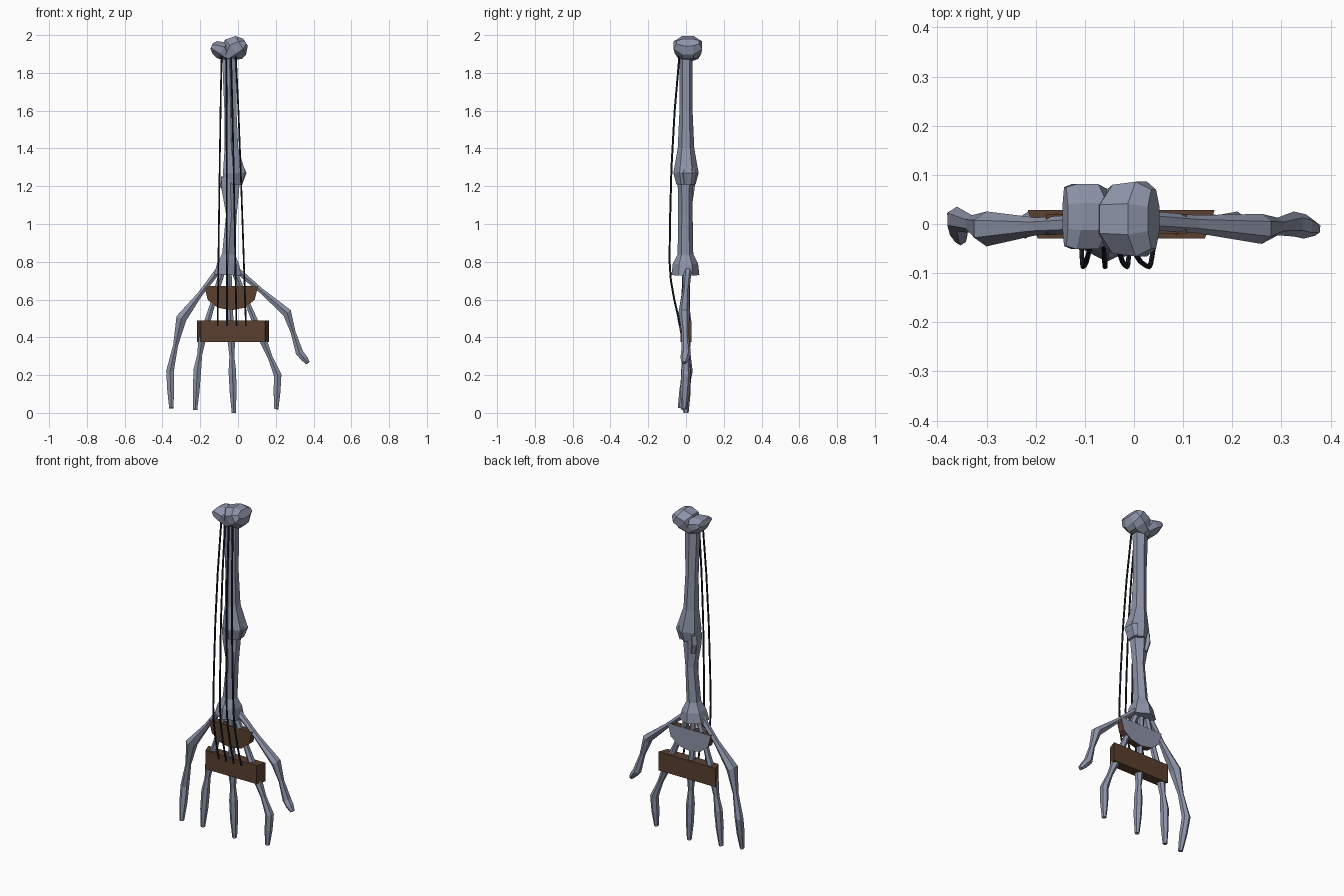
import bpy, bmesh, math
from mathutils import Vector

if "Cube" in bpy.data.objects:
    bpy.data.objects.remove(bpy.data.objects["Cube"], do_unlink=True)


def material(name, color):
    mat = bpy.data.materials.new(name)
    mat.use_nodes = True
    mat.diffuse_color = (*color, 1)
    mat.node_tree.nodes["Principled BSDF"].inputs["Base Color"].default_value = (*color, 1)
    return mat


BONE = material("blue grey bone", (.265, .295, .39))
WOOD = material("dark brown wood", (.1, .05, .029))
CORD = material("blue black cord", (.015, .018, .032))


def finish(name, bm, *mats):
    """Turn a bmesh into a flat shaded object."""
    bmesh.ops.recalc_face_normals(bm, faces=bm.faces[:])
    mesh = bpy.data.meshes.new(name)
    bm.to_mesh(mesh)
    bm.free()
    for mat in mats:
        mesh.materials.append(mat)
    obj = bpy.data.objects.new(name, mesh)
    bpy.context.collection.objects.link(obj)


def loft(name, centres, radii, sides=6, mat=BONE):
    """Skin rings along a path; each ring has a half width and a half depth."""
    bm = bmesh.new()
    centres = [Vector(c) for c in centres]
    grow = 1 / math.cos(math.pi / sides)
    rings = []
    for i, (centre, (width, thick)) in enumerate(zip(centres, radii)):
        before = centres[max(i - 1, 0)]
        after = centres[min(i + 1, len(centres) - 1)]
        tangent = (after - before).normalized()
        across = tangent.cross(Vector((0, 1, 0))).normalized()
        depth = across.cross(tangent)
        ring = []
        for k in range(sides):
            angle = math.tau * (k + .5) / sides
            offset = across * math.cos(angle) * width + depth * math.sin(angle) * thick
            ring.append(bm.verts.new(centre + offset * grow))
        rings.append(ring)
    for low, high in zip(rings, rings[1:]):
        for k in range(sides):
            j = (k + 1) % sides
            bm.faces.new((low[k], low[j], high[j], high[k]))
    bm.faces.new(rings[0])
    bm.faces.new(rings[-1])
    finish(name, bm, mat)


def bone(name, y, stations, sides=6):
    """Loft at one depth; each station is x, z, half width, half depth."""
    centres = [(x, y, z) for x, z, width, thick in stations]
    radii = [(width, thick) for x, z, width, thick in stations]
    loft(name, centres, radii, sides)


def finger(name, knuckle, joints):
    """Thick knuckles at the joints, thin shafts between, and a small tip."""
    joints = [Vector(j) for j in joints]
    centres, radii = [], []
    sizes = [.016, knuckle, .02]
    shafts = [.013, .013, .018]
    for start, end, size, shaft in zip(joints, joints[1:], sizes, shafts):
        centres += [start, (start + end) / 2]
        radii += [(size, size * 1.1), (shaft, shaft * 1.2)]
    centres.append(joints[-1])
    radii.append((.011, .012))
    loft(name, centres, radii)


def slab(name, front, back, y_front, y_back, *mats):
    """Join two matching x-z outlines; the rear face takes the last material."""
    bm = bmesh.new()
    a = [bm.verts.new((x, y_front, z)) for x, z in front]
    b = [bm.verts.new((x, y_back, z)) for x, z in back]
    bm.faces.new(a)
    rear = bm.faces.new(b)
    rear.material_index = len(mats) - 1
    for k in range(len(a)):
        j = (k + 1) % len(a)
        bm.faces.new((a[k], a[j], b[j], b[k]))
    finish(name, bm, *mats)


# Twin knuckle lobes at the top
bone("right_top_lobe", .015, [
    (-.14, 1.942, .015, .06), (-.122, 1.935, .036, .066),
    (-.085, 1.92, .05, .066), (-.05, 1.88, .025, .05)], sides=8)
bone("left_top_lobe", .01, [
    (-.06, 1.88, .025, .05), (-.025, 1.925, .068, .07),
    (.015, 1.946, .056, .076), (.04, 1.962, .022, .06)], sides=8)

# Upper long bone with its flared lower end
bone("upper_bone", 0, [
    (-.045, 1.9, .04, .03), (-.04, 1.6, .032, .03), (-.035, 1.4, .036, .038),
    (-.02, 1.27, .06, .058), (-.025, 1.21, .045, .044)])

# Small knob and hook on the middle joint
bone("joint_knob", .01, [
    (.01, 1.32, .012, .015), (.02, 1.27, .025, .04), (.01, 1.21, .012, .03)])
bone("joint_hook", .01, [
    (-.07, 1.25, .02, .03), (-.075, 1.2, .017, .032), (-.06, 1.14, .014, .025)])

# Lower long bone and its spreading base
bone("lower_bone", -.003, [
    (-.04, 1.25, .05, .04), (-.04, 1.18, .046, .034), (-.035, 1.05, .028, .033),
    (-.05, .84, .034, .036), (-.052, .79, .058, .058), (-.055, .73, .072, .064)])

# Five fingers spreading from the base, given by their joints
finger("right_outer_finger", .028, [
    (-.1, 0, .76), (-.3, -.01, .5), (-.36, .01, .22), (-.353, -.03, .025)])
finger("right_inner_finger", .02, [
    (-.08, 0, .76), (-.19, 0, .39), (-.215, 0, .23), (-.227, -.01, .015)])
finger("middle_finger", .02, [
    (-.05, 0, .76), (-.035, 0, .38), (-.03, 0, .22), (-.022, 0, 0)])
finger("left_inner_finger", .02, [
    (-.025, 0, .76), (.13, 0, .39), (.21, 0, .2), (.203, -.01, .02)])
finger("left_outer_finger", .024, [
    (-.01, .01, .76), (.26, -.01, .53), (.325, 0, .32), (.37, -.01, .265)])

# Half moon soundboard, bone coloured at the rear
moon = []
for step in range(7):
    angle = math.pi * step / 6
    moon.append((-.036 - .143 * math.cos(angle), .672 - .129 * abs(math.sin(angle)) ** .8))
slab("half_moon_board", moon, moon, -.02, .02, WOOD, BONE)


def rectangle(half_width):
    """Outline of the crossbar at a given half width."""
    middle, bottom, top = -.026, .376, .488
    left, right = middle - half_width, middle + half_width
    return [(left, bottom), (right, bottom), (right, top), (left, top)]


# Crossbar with slanted ends
slab("crossbar", rectangle(.17), rectangle(.19), -.03, .028, WOOD)

# Four bowed cords from the top lobes down to the crossbar
bow = [(1.9, -.034), (1.6, -.06), (1.3, -.077), (1, -.085),
       (.8, -.087), (.7, -.08), (.6, -.062), (.46, -.03)]
for i in range(4):
    top, bottom = -.087 + .025 * i, -.108 + .05 * i
    path = []
    for z, y in bow:
        drop = (bow[0][0] - z) / (bow[0][0] - bow[-1][0])
        path.append((top + (bottom - top) * drop ** .85, y, z))
    loft(f"cord_{i + 1}", path, [(.0045, .0045)] * len(path), mat=CORD)
